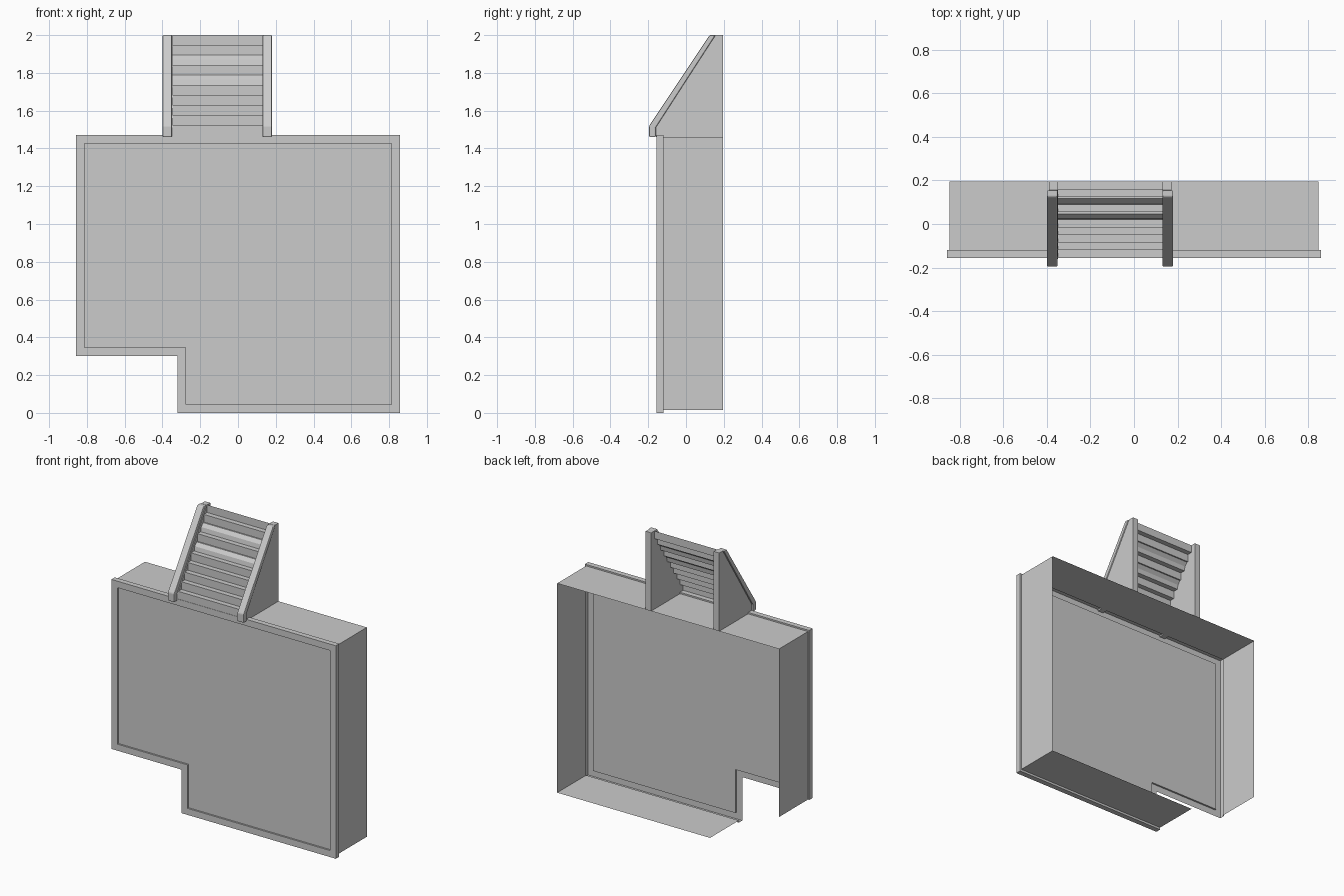
import bpy, bmesh

if "Cube" in bpy.data.objects:
    bpy.data.objects.remove(bpy.data.objects["Cube"])

def make(name, verts, faces):
    me = bpy.data.meshes.new(name)
    bm = bmesh.new()
    vs = [bm.verts.new(v) for v in verts]
    for f in faces:
        bm.faces.new([vs[i] for i in f])
    bmesh.ops.recalc_face_normals(bm, faces=bm.faces)
    bm.to_mesh(me)
    bm.free()
    ob = bpy.data.objects.new(name, me)
    bpy.context.collection.objects.link(ob)
    return ob

def loft(name, rows, closed=False, cap=False):
    """Skin equal-length rows of points into a sheet."""
    n = len(rows[0])
    verts = [p for r in rows for p in r]
    faces = [(r*n + i, r*n + (i+1) % n, (r+1)*n + (i+1) % n, (r+1)*n + i)
             for r in range(len(rows)-1) for i in range(n if closed else n-1)]
    if cap:
        faces.append([(len(rows)-1)*n + i for i in range(n)])
    return make(name, verts, faces)

def prism(name, profile, x0, x1):
    """Extrude a (y, z) profile along x."""
    n = len(profile)
    verts = [(x, y, z) for x in (x0, x1) for y, z in profile]
    faces = [range(n), range(n, 2*n)]
    faces += [(i, (i+1) % n, n + (i+1) % n, n + i) for i in range(n)]
    return make(name, verts, faces)

def at(y, pts):
    return [(x, y, z) for x, z in pts]

# Front panel: raised border around a shallow recess, with a lower-left notch
def outline(d):
    return [(-.857+d, .3+d), (-.857+d, 1.47-d), (.857-d, 1.47-d),
            (.857-d, d), (-.32+d, d), (-.32+d, .3+d)]
loft("front_panel", [at(-.157, outline(0)), at(-.157, outline(.045)),
                     at(-.145, outline(.045))], closed=True, cap=True)

# Open-backed housing: front rim, small step, then the side walls
rim = [(-.857, .3), (-.857, 1.47), (.857, 1.47), (.857, 0), (-.32, 0)]
wall = [(-.847, .3), (-.847, 1.46), (.847, 1.46), (.847, .015), (-.32, .015)]
loft("housing", [at(-.157, rim), at(-.12, rim), at(-.12, wall), at(.195, wall)])

# Sloping hood on top: side plates and front rails
plate = [(-.16, 1.46), (-.16, 1.51), (.155, 2), (.195, 2), (.195, 1.46)]
rail = [(-.195, 1.46), (-.195, 1.52), (.125, 2), (.157, 2), (-.16, 1.51), (-.16, 1.46)]
for side, px, rx in (("left", -.39, -.40), ("right", .13, .13)):
    prism(side + "_hood_plate", plate, px, px + .042)
    ob = prism(side + "_hood_rail", rail, rx, rx + .05)
    b = ob.modifiers.new("soft_edges", "BEVEL")
    b.width, b.segments = .006, 2

# Stepped hood face; two of the steps have worn, slanted fronts
steps = []
for i in range(10):
    y, z = -.155 + .035*i, 1.47 + .053*i
    worn = i in (5, 7)
    steps += [(y, z), (y + (.006 if worn else 0), z + .03),
              (y + (.026 if worn else 0), z + .053)]
stair = loft("stepped_face", [[(x, y, z) for y, z in steps] for x in (-.35, .132)])
